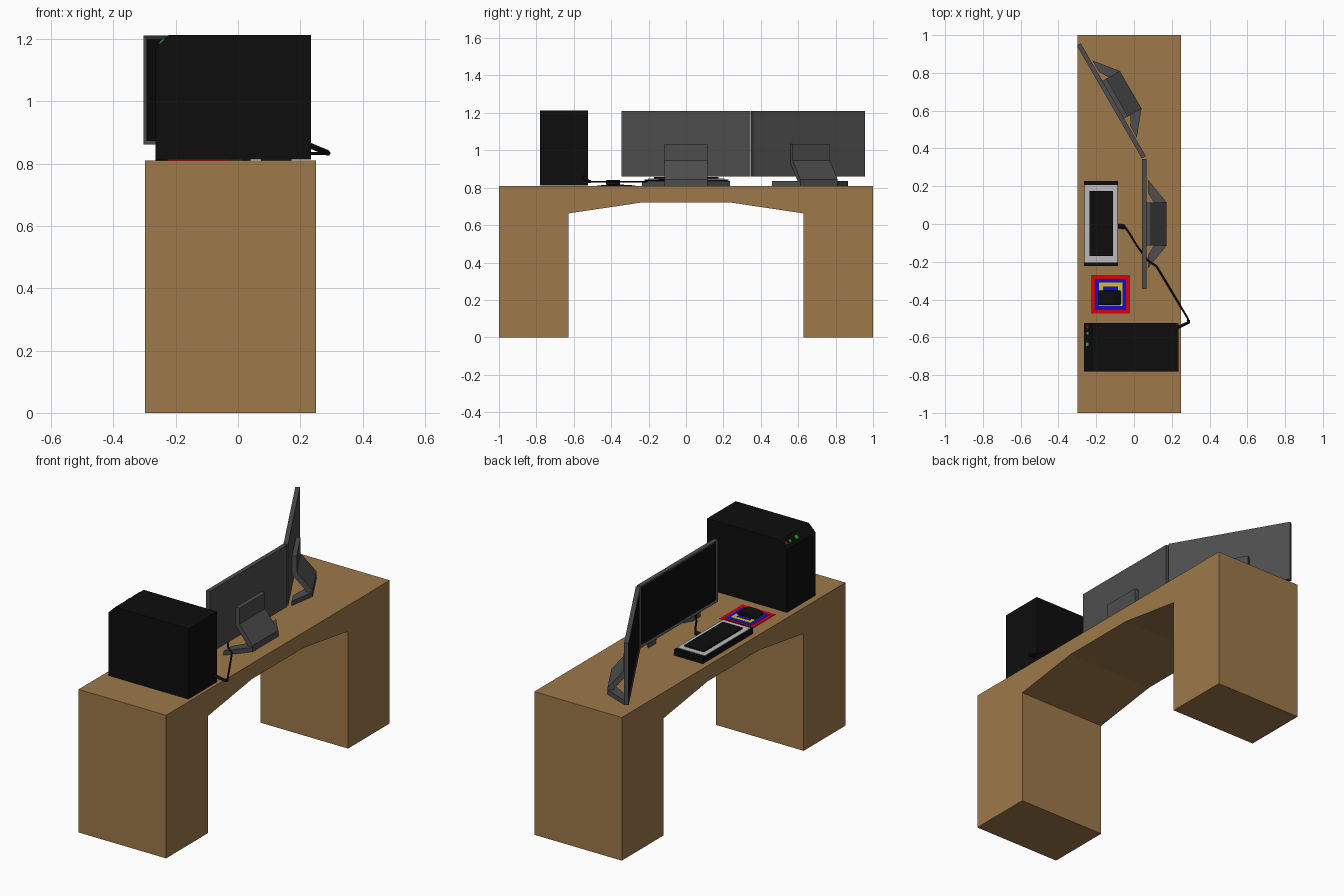
import bpy, bmesh, math
from mathutils import Matrix, Vector

if "Cube" in bpy.data.objects:
    bpy.data.objects.remove(bpy.data.objects["Cube"])


def material(name, r, g, b):
    m = bpy.data.materials.new(name)
    m.diffuse_color = (r, g, b, 1)
    m.use_nodes = True
    m.node_tree.nodes["Principled BSDF"].inputs["Base Color"].default_value = m.diffuse_color
    return m


wood = material("wood", 0.34, 0.19, 0.068)
black = material("black", 0.004, 0.004, 0.004)
grey = material("dark_grey", 0.075, 0.075, 0.075)
white = material("light_grey", 0.5, 0.5, 0.52)
red = material("red", 0.68, 0.0, 0.005)
blue = material("blue", 0.005, 0.005, 0.6)
yellow = material("yellow", 0.65, 0.56, 0.01)
green = material("green", 0.02, 0.5, 0.02)

PLANES = {
    "xz": lambda a, b, t: (a, t, b),
    "yz": lambda a, b, t: (t, a, b),
    "xy": lambda a, b, t: (a, b, t),
}


def finish(name, bm, mats, matrix=None):
    bmesh.ops.recalc_face_normals(bm, faces=bm.faces)
    me = bpy.data.meshes.new(name)
    bm.to_mesh(me)
    bm.free()
    for m in mats:
        me.materials.append(m)
    ob = bpy.data.objects.new(name, me)
    bpy.context.collection.objects.link(ob)
    if matrix:
        ob.matrix_world = matrix
    return ob


def prism(name, plane, pts, lo, hi, mat, matrix=None):
    """Extrude a 2D profile along the remaining axis."""
    bm = bmesh.new()
    f = PLANES[plane]
    face = bm.faces.new([bm.verts.new(f(a, b, lo)) for a, b in pts])
    ext = bmesh.ops.extrude_face_region(bm, geom=[face])
    move = Vector(f(0, 0, hi - lo))
    for v in ext["geom"]:
        if isinstance(v, bmesh.types.BMVert):
            v.co += move
    return finish(name, bm, [mat], matrix)


def box(name, x0, x1, y0, y1, z0, z1, mat, matrix=None):
    pts = [(x0, y0), (x1, y0), (x1, y1), (x0, y1)]
    return prism(name, "xy", pts, z0, z1, mat, matrix)


def bevel(ob, width, segments=2):
    m = ob.modifiers.new("bevel", "BEVEL")
    m.width = width
    m.segments = segments


def cable(name, pts, radius):
    cu = bpy.data.curves.new(name, "CURVE")
    cu.dimensions = "3D"
    cu.bevel_depth = radius
    cu.bevel_resolution = 1
    cu.use_fill_caps = True
    sp = cu.splines.new("POLY")
    sp.points.add(len(pts) - 1)
    for p, co in zip(sp.points, pts):
        p.co = (*co, 1)
    cu.materials.append(black)
    ob = bpy.data.objects.new(name, cu)
    bpy.context.collection.objects.link(ob)


# Desk: one arched profile extruded across the depth
half = [(0.23, 0.722), (0.627, 0.663), (0.627, 0), (1, 0), (1, 0.81)]
prism("desk", "yz", half + [(-y, z) for y, z in reversed(half)], -0.298, 0.25, wood)


def monitor(tag, x, y, angle):
    mat = Matrix.Translation((x, y, 0)) @ Matrix.Rotation(angle, 4, "Z")
    # Panel with a recessed screen on its -x face
    bm = bmesh.new()
    bmesh.ops.create_cube(bm, size=1)
    for v in bm.verts:
        v.co = (v.co.x * 0.024, v.co.y * 0.69, 1.036 + v.co.z * 0.35)
    front = min(bm.faces, key=lambda f: f.calc_center_median().x)
    bmesh.ops.inset_region(bm, faces=[front], thickness=0.016, depth=0)
    bmesh.ops.translate(bm, verts=front.verts, vec=(0.005, 0, 0))
    front.material_index = 1
    finish(tag + "_panel", bm, [grey, black], mat)
    # Bent neck plate
    neck = [(0.012, 1.035), (0.036, 1.035), (0.036, 0.945), (0.118, 0.845),
            (0.118, 0.81), (0.085, 0.81), (0.085, 0.84), (0.012, 0.93)]
    prism(tag + "_neck", "xz", neck, -0.115, 0.115, grey, mat)
    # Splayed feet
    for side, s in (("left", 1), ("right", -1)):
        foot = [(0.02, s * 0.235), (0.118, s * 0.115), (0.118, s * 0.06),
                (0.085, s * 0.06), (0.02, s * 0.165)]
        prism(f"{tag}_{side}_foot", "xy", foot, 0.81, 0.835, grey, mat)


monitor("centre_monitor", 0.054, 0, 0)
monitor("side_monitor", -0.12, 0.652, math.radians(30))

# Computer tower with a sloped top front edge
tower = [(-0.265, 0.813), (0.235, 0.813), (0.235, 1.212), (-0.223, 1.212), (-0.265, 1.17)]
prism("computer_tower", "xz", tower, -0.78, -0.525, black)

# Indicator lights on the slope
slope = Matrix.Translation((-0.244, 0, 1.191)) @ Matrix.Rotation(math.radians(-45), 4, "Y")
for name, y, r, m in (("red_light", -0.545, 0.007, red),
                      ("green_light", -0.578, 0.007, green),
                      ("power_button", -0.637, 0.01, green)):
    box(name, -r, r, y - r, y + r, -0.002, 0.004, m, slope)

# Keyboard
box("keyboard_body", -0.265, -0.085, -0.222, 0.228, 0.81, 0.845, black)
box("keyboard_plate", -0.263, -0.087, -0.203, 0.207, 0.84, 0.848, white)
box("keyboard_keys", -0.235, -0.112, -0.17, 0.175, 0.84, 0.856, black)

# Mouse pad: nested coloured squares
for i, (r, m) in enumerate(((0.103, red), (0.082, blue), (0.062, yellow), (0.04, blue))):
    box(f"mouse_pad_layer_{i + 1}", -0.124 - r, -0.124 + r, -0.372 - r, -0.372 + r,
        0.81, 0.813 + 0.0012 * i, m)

# Mouse
side = [(-0.188, 0.815), (-0.07, 0.815), (-0.07, 0.828), (-0.1, 0.842), (-0.155, 0.842), (-0.188, 0.83)]
bevel(prism("mouse", "xz", side, -0.428, -0.352, black), 0.006)

# Keyboard cable, its plug and the thicker connector behind the tower
cable("keyboard_cable", [(-0.09, -0.012, 0.835), (-0.05, -0.014, 0.838), (-0.03, -0.04, 0.84),
                         (0.015, -0.114, 0.843), (0.07, -0.19, 0.838), (0.12, -0.225, 0.832),
                         (0.285, -0.5, 0.832), (0.29, -0.518, 0.833)], 0.005)
cable("keyboard_plug", [(-0.088, -0.012, 0.833), (-0.05, -0.014, 0.837)], 0.012)
cable("tower_connector", [(0.288, -0.508, 0.833), (0.288, -0.522, 0.834), (0.23, -0.548, 0.858)], 0.009)
